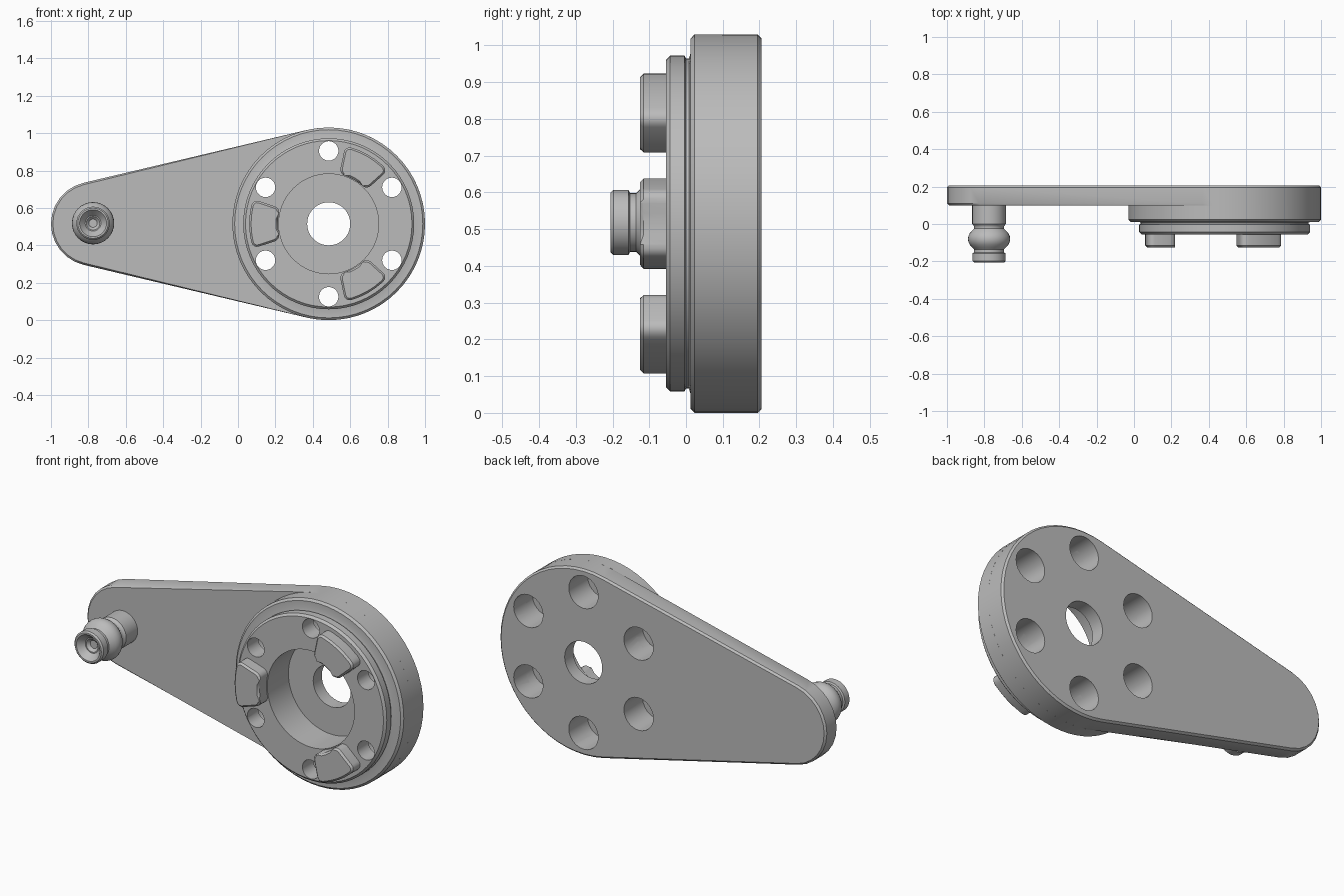
import bpy, bmesh
from math import sin, cos, pi, acos, radians

if "Cube" in bpy.data.objects:
    bpy.data.objects.remove(bpy.data.objects["Cube"])

HUB_X, PIN_X, MID_Z = 0.485, -0.775, 0.515
HUB_R, END_R = 0.515, 0.225
BACK, ARM_FRONT, HUB_FRONT = 0.205, 0.1, -0.055

grey = bpy.data.materials.new("plain grey")
grey.use_nodes = True
grey.diffuse_color = (0.5, 0.5, 0.5, 1)
grey.node_tree.nodes["Principled BSDF"].inputs["Base Color"].default_value = (0.5, 0.5, 0.5, 1)


def finish(name, bm):
    bmesh.ops.recalc_face_normals(bm, faces=bm.faces)
    mesh = bpy.data.meshes.new(name)
    bm.to_mesh(mesh)
    bm.free()
    mesh.materials.append(grey)
    obj = bpy.data.objects.new(name, mesh)
    bpy.context.collection.objects.link(obj)
    return obj


def loft(bm, rings, closed=False):
    """Skin matching rings of points, capping the ends unless closed."""
    loops = [[bm.verts.new(p) for p in ring] for ring in rings]
    n = len(loops[0])
    pairs = list(zip(loops, loops[1:])) + ([(loops[-1], loops[0])] if closed else [])
    for a, b in pairs:
        for i in range(n):
            j = (i + 1) % n
            bm.faces.new((a[i], a[j], b[j], b[i]))
    if not closed:
        bm.faces.new(loops[0])
        bm.faces.new(loops[-1])


def lathe(name, x, z, profile, segs=48, closed=False):
    """Turn (radius, y) points about an axis running front to back."""
    bm = bmesh.new()
    turn = [2 * pi * i / segs for i in range(segs)]
    loft(bm, [[(x + r * cos(t), y, z + r * sin(t)) for t in turn] for r, y in profile], closed)
    return finish(name, bm)


def cut(obj, cutters):
    for c in cutters:
        mod = obj.modifiers.new("cut", 'BOOLEAN')
        mod.operation, mod.solver, mod.object = 'DIFFERENCE', 'EXACT', c
    dg = bpy.context.evaluated_depsgraph_get()
    mesh = bpy.data.meshes.new_from_object(obj.evaluated_get(dg))
    obj.modifiers.clear()
    obj.data = mesh


def smooth(obj, angle=28):
    bpy.ops.object.select_all(action='DESELECT')
    obj.select_set(True)
    bpy.context.view_layer.objects.active = obj
    bpy.ops.object.shade_smooth_by_angle(angle=radians(angle))


# Tapered arm plate: two arcs joined by their common tangents
def outline(y, hub_r, end_r):
    t = pi - acos((HUB_R - END_R) / (HUB_X - PIN_X))
    pts = []
    for x, r, a, b, n in ((HUB_X, hub_r, -t, t, 32), (PIN_X, end_r, t, 2 * pi - t, 12)):
        for i in range(n + 1):
            k = a + (b - a) * i / n
            pts.append((x + r * cos(k), y, MID_Z + r * sin(k)))
    return pts


bm = bmesh.new()
e = 0.01
loft(bm, [outline(ARM_FRONT, HUB_R, END_R - e), outline(ARM_FRONT + e, HUB_R, END_R),
          outline(BACK - e, HUB_R, END_R), outline(BACK, HUB_R - e, END_R - e)])
arm = finish("arm_plate", bm)

# Stepped hub ring
hub = lathe("hub_ring", HUB_X, MID_Z, [
    (0.267, ARM_FRONT), (HUB_R, ARM_FRONT), (HUB_R, 0.023), (HUB_R - 0.012, 0.012),
    (0.463, 0.012), (0.449, 0.008), (0.449, 0.0), (0.457, -0.004),
    (0.457, HUB_FRONT + 0.012), (0.445, HUB_FRONT), (0.267, HUB_FRONT)], 64, True)

# Cutters: recess with centre bore, and counterbored bolt holes
recess = lathe("recess_cutter", HUB_X, MID_Z,
               [(0.267, 0.05), (0.267, 0.13), (0.115, 0.13), (0.115, 0.3)], 64)
bolts = []
for i in range(6):
    a = radians(30 + 60 * i)
    bolts.append(lathe("bolt_cutter", HUB_X + 0.39 * cos(a), MID_Z + 0.39 * sin(a),
                       [(0.052, -0.2), (0.052, 0.04), (0.09, 0.04), (0.09, 0.3)], 24))
cut(arm, [recess] + bolts)
cut(hub, bolts)
for c in [recess] + bolts:
    bpy.data.objects.remove(c)
smooth(arm)
smooth(hub)

# Three rounded drive lugs on the hub face
for name, deg in (("lug_upper", 60), ("lug_side", 180), ("lug_lower", 300)):
    bm = bmesh.new()
    mid, half, n = radians(deg), radians(18), 6
    spread = [mid - half + 2 * half * i / n for i in range(n + 1)]
    path = [(0.425, t) for t in spread] + [(0.272, t) for t in reversed(spread)]
    loft(bm, [[(HUB_X + r * cos(t), y, MID_Z + r * sin(t)) for r, t in path]
              for y in (HUB_FRONT + 0.005, -0.125)])
    bm.normal_update()
    bmesh.ops.recalc_face_normals(bm, faces=bm.faces)
    upright = [g for g in bm.edges if abs(g.verts[0].co.y - g.verts[1].co.y) > 0.01
               and g.calc_face_angle() > 1]
    bmesh.ops.bevel(bm, geom=upright, offset=0.032, segments=4, profile=0.5, affect='EDGES')
    rim = [g for g in bm.edges if all(v.co.y < -0.12 for v in g.verts)]
    bmesh.ops.bevel(bm, geom=rim, offset=0.01, segments=1, affect='EDGES')
    smooth(finish(name, bm))

# Ball pin with a collar and a dished tip
ball = [(0.113 * cos(t), -0.08 - 0.075 * sin(t))
        for t in (radians(-60 + 12 * i) for i in range(11))]
ball = [(max(r, 0.08), y) for r, y in ball]
pin = lathe("ball_pin", PIN_X, MID_Z + 0.003,
            [(0.09, ARM_FRONT + 0.005), (0.09, 0.0), (0.083, -0.008)] + ball +
            [(0.08, -0.152), (0.089, -0.157), (0.089, -0.197), (0.081, -0.205),
             (0.072, -0.205), (0.042, -0.17), (0.036, -0.17), (0.022, -0.155)], 32)
smooth(pin, 32)
